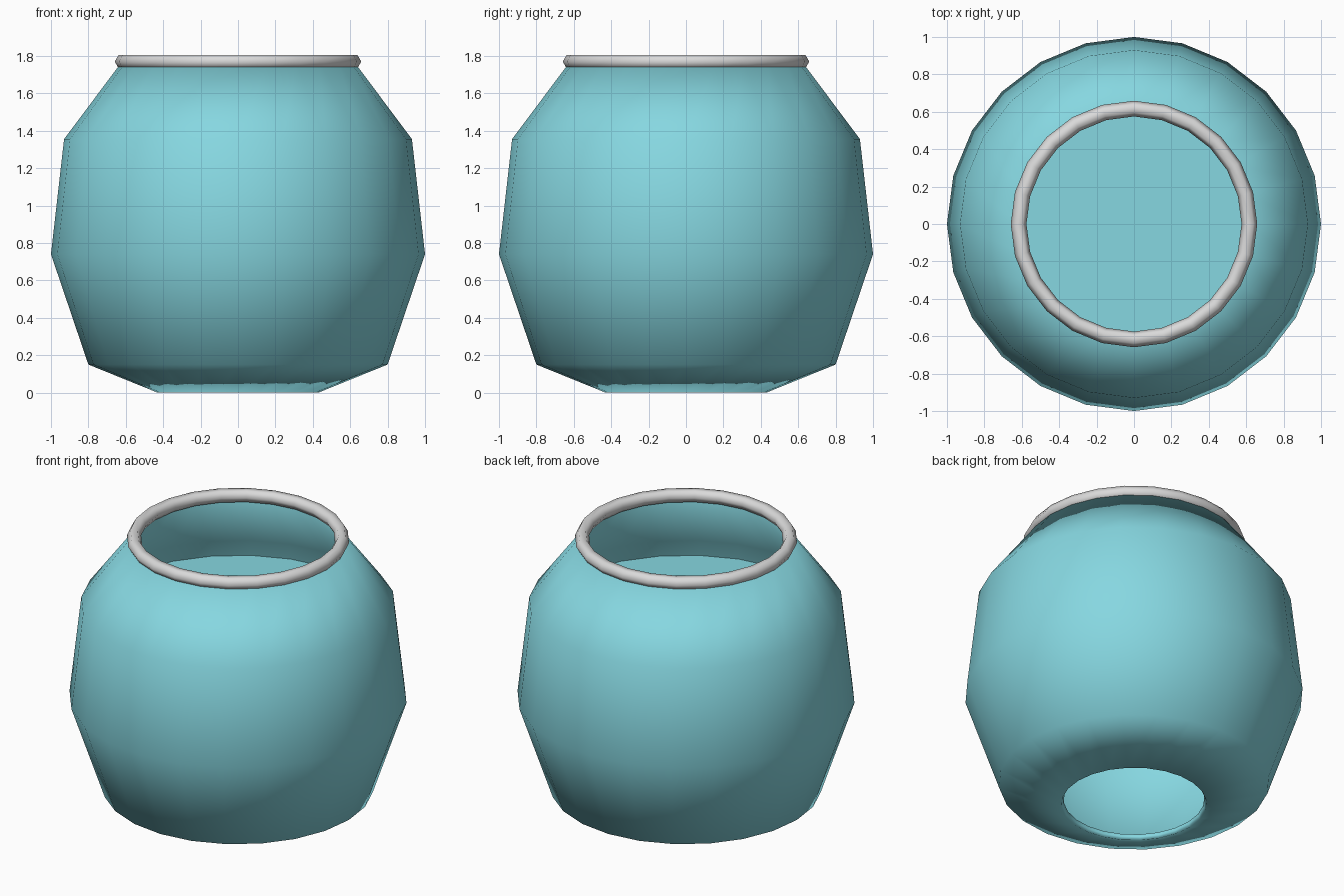
import bpy, bmesh, math

if "Cube" in bpy.data.objects:
    bpy.data.objects.remove(bpy.data.objects["Cube"])

SIDES = 24


def material(name, rgb):
    m = bpy.data.materials.new(name)
    m.diffuse_color = (*rgb, 1.0)
    m.use_nodes = True
    m.node_tree.nodes["Principled BSDF"].inputs["Base Color"].default_value = m.diffuse_color
    return m


def add_object(name, bm, mat, smooth):
    bmesh.ops.recalc_face_normals(bm, faces=bm.faces[:])
    for f in bm.faces:
        f.smooth = smooth
    mesh = bpy.data.meshes.new(name)
    bm.to_mesh(mesh)
    bm.free()
    mesh.materials.append(mat)
    ob = bpy.data.objects.new(name, mesh)
    bpy.context.collection.objects.link(ob)
    return ob


def revolve(profile, closed=False):
    """Spin (radius, height) points around z into quads."""
    bm = bmesh.new()
    rings = []
    for r, z in profile:
        rings.append([bm.verts.new((r * math.cos(2 * math.pi * i / SIDES),
                                    r * math.sin(2 * math.pi * i / SIDES), z))
                      for i in range(SIDES)])
    pairs = list(zip(rings, rings[1:]))
    if closed:
        pairs.append((rings[-1], rings[0]))
    for a, b in pairs:
        for i in range(SIDES):
            j = (i + 1) % SIDES
            bm.faces.new((a[i], a[j], b[j], b[i]))
    return bm


teal = material("teal_glass", (0.24, 0.68, 0.75))
grey = material("light_grey", (0.70, 0.70, 0.70))

# Bowl wall: open at the top and with a round hole underneath
profile = [(0.43, 0.0), (0.80, 0.15), (1.0, 0.74), (0.93, 1.355), (0.62, 1.77)]
bm = revolve(profile)
bowl = add_object("bowl", bm, teal, True)
# make sure the wall normals point outward, so it thickens inward
if sum(p.normal.x * p.center.x + p.normal.y * p.center.y
       for p in bowl.data.polygons) < 0:
    bowl.data.flip_normals()
thick = bowl.modifiers.new("wall_thickness", 'SOLIDIFY')
thick.thickness = 0.035
thick.offset = -1.0

# Rounded rim: six-sided tube around the opening
tube = [(0.617 + 0.042 * math.cos(math.pi * k / 3),
         1.77 + 0.042 * math.sin(math.pi * k / 3)) for k in range(6)]
add_object("rim_ring", revolve(tube, closed=True), grey, True)

# Flat water surface inside
bm = bmesh.new()
bmesh.ops.create_circle(bm, cap_ends=True, segments=SIDES, radius=0.91)
bmesh.ops.translate(bm, verts=bm.verts[:], vec=(0, 0, 1.24))
water = add_object("water_surface", bm, teal, False)
if water.data.polygons[0].normal.z < 0:
    water.data.flip_normals()
# line the corners up with the wall
water.rotation_euler.z = math.radians(
    -math.degrees(math.atan2(water.data.vertices[0].co.y,
                             water.data.vertices[0].co.x)))
